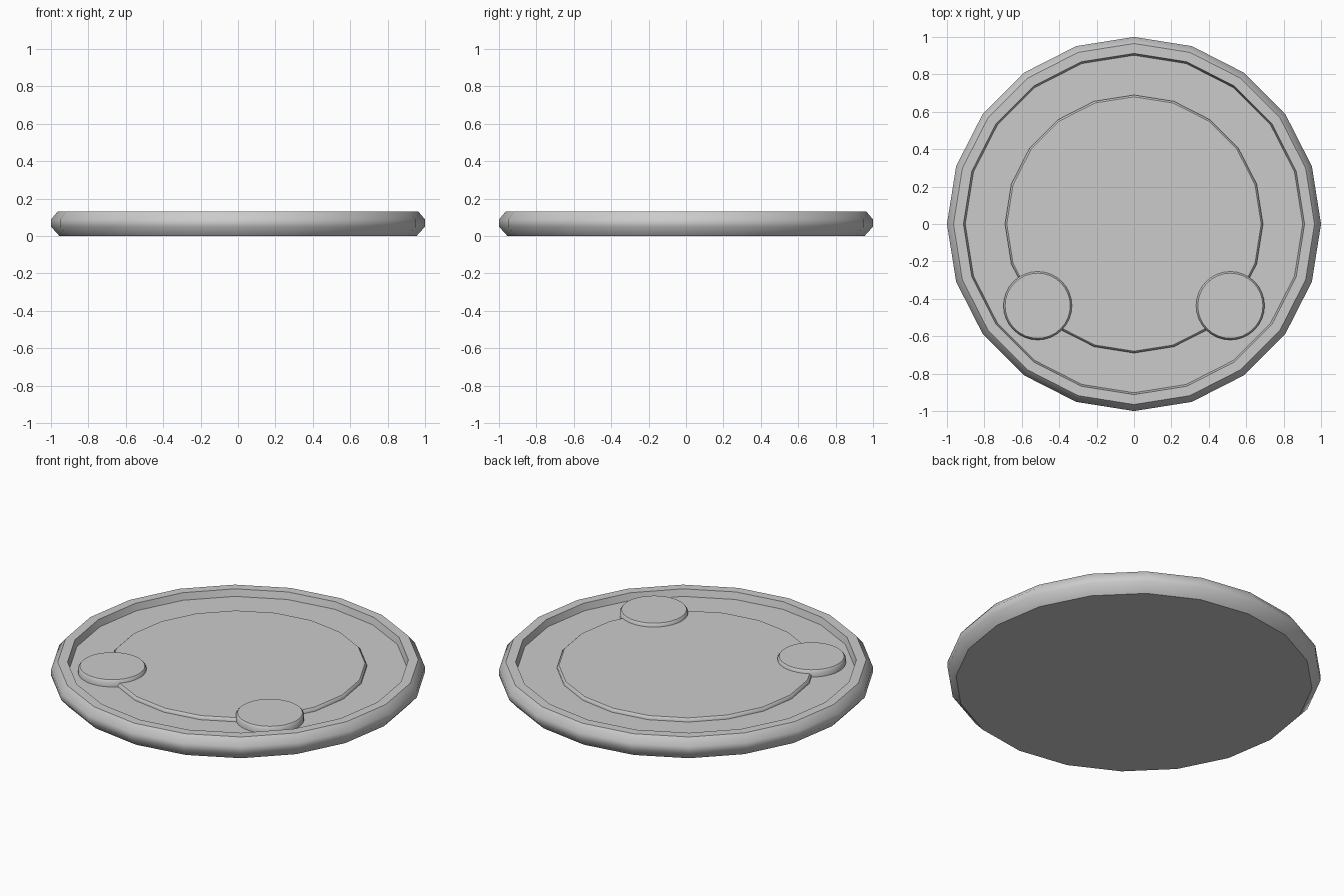
import bpy, bmesh, math

if "Cube" in bpy.data.objects:
    bpy.data.objects.remove(bpy.data.objects["Cube"])


def lathe(name, profile, sides, centre=(0, 0), smooth=45):
    """Spin a (radius, z) profile around z and cap both ends."""
    bm = bmesh.new()
    rings = []
    for r, z in profile:
        rings.append([bm.verts.new((r * math.cos(2 * math.pi * i / sides),
                                    r * math.sin(2 * math.pi * i / sides), z))
                      for i in range(sides)])
    for a, b in zip(rings, rings[1:]):
        for i in range(sides):
            j = (i + 1) % sides
            bm.faces.new((a[i], a[j], b[j], b[i]))
    bm.faces.new(rings[0][::-1])
    bm.faces.new(rings[-1])
    mesh = bpy.data.meshes.new(name)
    bm.to_mesh(mesh)
    bm.free()
    obj = bpy.data.objects.new(name, mesh)
    obj.location = (centre[0], centre[1], 0)
    bpy.context.collection.objects.link(obj)
    bpy.ops.object.select_all(action='DESELECT')
    obj.select_set(True)
    bpy.context.view_layer.objects.active = obj
    bpy.ops.object.shade_smooth_by_angle(angle=math.radians(smooth))
    return obj


# Chamfered disc with a raised rim around a sunken floor
lathe("base_disc", [(0.955, 0), (1.0, 0.05), (1.0, 0.088), (0.965, 0.13),
                    (0.912, 0.13), (0.902, 0.09)], 20)

# Slightly raised centre plate
lathe("centre_plate", [(0.69, 0.085), (0.69, 0.1), (0.68, 0.11)], 20)

# Pair of round buttons near the front
for side, x in (("left", -0.515), ("right", 0.515)):
    lathe(side + "_button", [(0.183, 0.085), (0.183, 0.117), (0.174, 0.129)],
          32, (x, -0.437))
